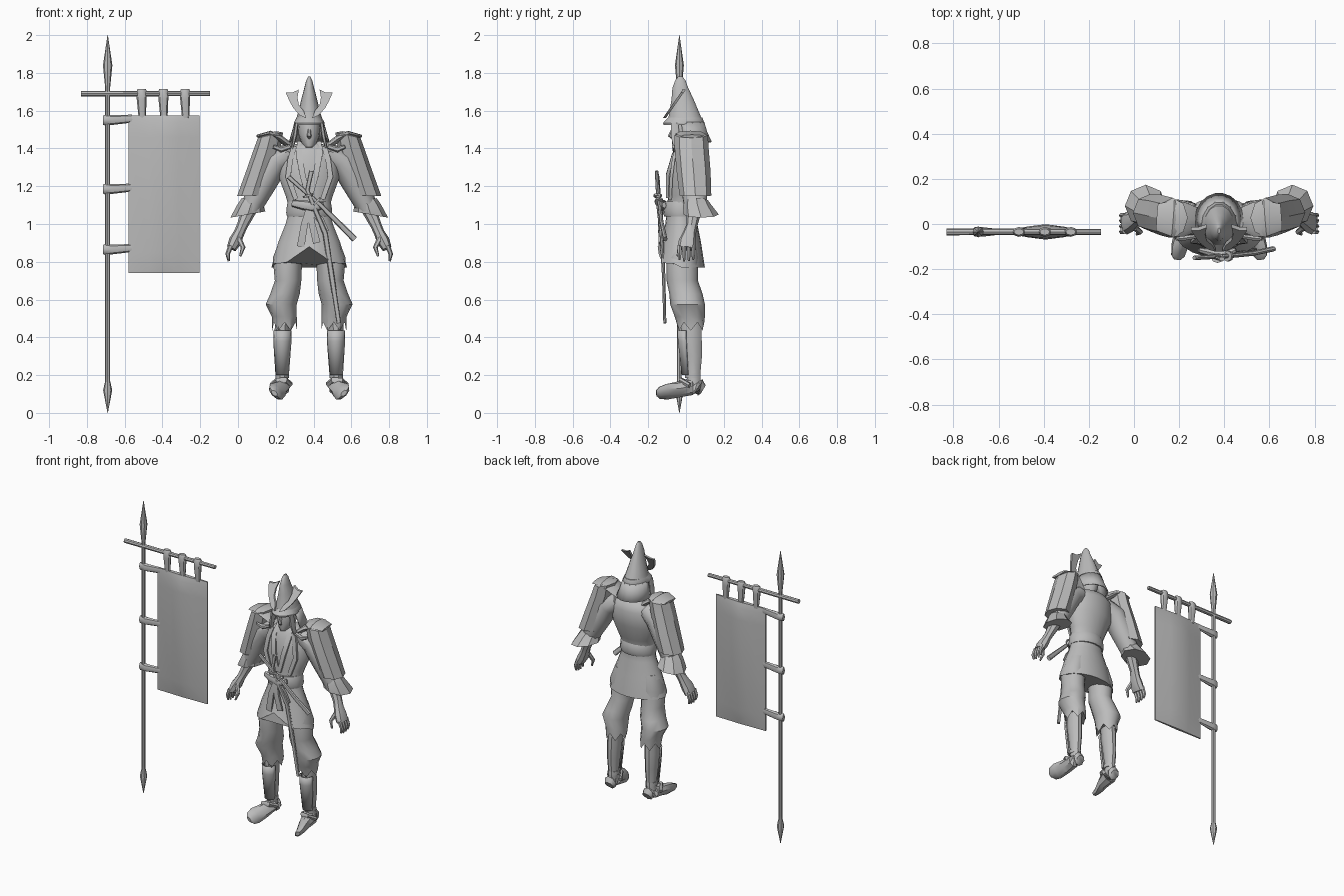
import bpy, bmesh, math
from mathutils import Vector

C = 0.377          # centre line of the warrior
BY = -0.035        # depth of the banner
grey = bpy.data.materials.new("plain grey")
grey.diffuse_color = (0.5, 0.5, 0.5, 1)


def finish(name, bm, angle=40):
    bmesh.ops.recalc_face_normals(bm, faces=bm.faces)
    me = bpy.data.meshes.new(name)
    bm.to_mesh(me)
    bm.free()
    me.materials.append(grey)
    ob = bpy.data.objects.new(name, me)
    bpy.context.collection.objects.link(ob)
    bpy.ops.object.select_all(action='DESELECT')
    ob.select_set(True)
    bpy.context.view_layer.objects.active = ob
    bpy.ops.object.shade_smooth_by_angle(angle=math.radians(angle))
    return ob


def skin(bm, rings, closed=True, x0=0.0, s=1):
    """Bridge rings of points; s mirrors them about x0."""
    vs = [[bm.verts.new((x0 + s * p[0], p[1], p[2])) for p in r] for r in rings]
    n = len(vs[0])
    for a, b in zip(vs, vs[1:]):
        for i in range(n if closed else n - 1):
            j = (i + 1) % n
            bm.faces.new((a[i], a[j], b[j], b[i]))
    if closed:
        bm.faces.new(vs[0])
        bm.faces.new(vs[-1])


def loft(name, rings, n=12, both=False, arc=None, edit=None, x0=C, angle=40):
    """Stack of ellipses (x, y, z, rx, ry, tilt in degrees)."""
    a0, a1 = arc or (0, 360)
    m = n if not arc else n - 1
    out = []
    for r in rings:
        x, y, z, rx, ry = r[:5]
        t = math.radians(r[5]) if len(r) > 5 else 0
        ring = []
        for i in range(n):
            a = math.radians(a0 + (a1 - a0) * i / m)
            c = rx * math.cos(a)
            ring.append((x + c * math.cos(t), y + ry * math.sin(a), z + c * math.sin(t)))
        out.append(ring)
    if edit:
        out = edit(out)
    bm = bmesh.new()
    for s in ((1, -1) if both else (1,)):
        skin(bm, out, arc is None, x0, s)
    ob = finish(name, bm, angle)
    if arc:
        mod = ob.modifiers.new("thickness", 'SOLIDIFY')
        mod.thickness = 0.008
    return ob


def sweep(name, paths, n=8, both=False, x0=C, angle=40):
    """Tubes along paths of (x, y, z, half width, half depth)."""
    bm = bmesh.new()
    for path in paths:
        P = [Vector(p[:3]) for p in path]
        rings = []
        for i, p in enumerate(path):
            t = (P[min(i + 1, len(P) - 1)] - P[max(i - 1, 0)]).normalized()
            u = t.cross(Vector((0, 1, 0)))
            u = u.normalized() if u.length > 0.05 else Vector((1, 0, 0))
            v = u.cross(t)
            k, off = (1.414, math.pi / 4) if n == 4 else (1, 0)
            rings.append([P[i] + u * p[3] * k * math.cos(off + math.tau * j / n)
                          + v * p[4] * k * math.sin(off + math.tau * j / n) for j in range(n)])
        for s in ((1, -1) if both else (1,)):
            skin(bm, rings, True, x0, s)
    return finish(name, bm, angle)


# Banner: pole with two spear tips, crossbar, cloth and straps
pole = [(0, .001), (.12, .024), (.17, .013), (.19, .013), (1.68, .013), (1.72, .013), (1.84, .025), (2, .001)]
loft("banner_pole", [(-.69, BY, z, r, r * .95) for z, r in pole], n=8, x0=0, angle=30)
sweep("banner_crossbar", [[(-.83, BY, 1.69, .015, .015), (-.147, BY, 1.69, .013, .013)]], x0=0)
rings = []
for z, k in ((1.575, .45), (1.54, .85), (1.46, 1), (.85, 1), (.74, .25)):
    half = [(-.58, .004), (-.47, .024), (-.392, .034), (-.315, .024), (-.205, .004)]
    rings.append([(x, BY - max(.004, t * k), z) for x, t in half]
                 + [(x, BY + max(.004, t * k), z) for x, t in reversed(half)])
bm = bmesh.new()
skin(bm, rings)
finish("banner_cloth", bm, 35)
sweep("banner_loops", [[(x, BY, 1.714, .022, .014), (x, BY, 1.70, .028, .022), (x, BY, 1.66, .026, .022),
                        (x + .003, BY, 1.56, .019, .012)] for x in (-.51, -.395, -.28)], x0=0)
sweep("pole_straps", [[(-.715, BY, z, .024, .012), (-.705, BY, z, .028, .021), (-.67, BY, z, .026, .021),
                       (-.56, BY, z + .008, .021, .008)] for z in (1.55, 1.185, .865)], x0=0)


# Robe with a raised opening in the front hem
def open_hem(r):
    r[-1] = [(x, y, z + .09 * max(0, 1 - abs(x) / .13) - (.03 if y > 0 else 0)) if y < -.05
             else (x, y, z - .02) for x, y, z in r[-1]]
    return r


loft("robe", [(0, .01, 1.43, .05, .05), (0, .02, 1.405, .12, .075), (0, .02, 1.36, .155, .098),
              (0, .005, 1.25, .162, .10), (0, -.01, 1.15, .125, .085), (0, -.025, 1.08, .105, .075),
              (0, -.025, 1.0, .125, .085), (0, -.025, .9, .165, .105), (0, -.025, .79, .2, .125)],
     n=20, edit=open_hem)
sweep("vest_lapels", [[(.08, -.05, 1.41, .014, .008), (.10, -.066, 1.34, .014, .008),
                       (.112, -.078, 1.25, .014, .008), (.07, -.084, 1.13, .012, .008)]], n=4, both=True)
sweep("collar", [[(.05, -.01, 1.43, .014, .012), (.055, -.065, 1.37, .016, .009),
                  (.035, -.098, 1.26, .015, .008), (.005, -.097, 1.14, .012, .008)]], n=4, both=True)

# Sash, knot and hanging tails
loft("sash", [(0, -.025, 1.12, .112, .088), (0, -.025, 1.10, .118, .096), (0, -.025, 1.06, .122, .098),
              (0, -.025, 1.04, .118, .09)], n=16)
sweep("sash_knot", [[(-.09, -.115, 1.11, .018, .012), (-.03, -.13, 1.10, .026, .02), (.03, -.135, 1.09, .028, .022),
                     (.075, -.115, 1.10, .016, .012)]])
sweep("sash_tails", [[(.0, -.13, 1.09, .014, .008), (-.025, -.14, 1.0, .018, .008), (-.045, -.14, .88, .02, .005)],
                     [(.0, -.13, 1.09, .014, .008), (.015, -.14, 1.0, .017, .008), (.04, -.14, .90, .02, .005)],
                     [(.01, -.13, 1.08, .014, .008), (.06, -.13, 1.02, .018, .008), (.09, -.125, .96, .016, .005)]], n=4)

# Two sheathed swords with guards
sweep("short_sword", [[(-.11, -.15, 1.25, .012, .01), (-.02, -.145, 1.17, .011, .01), (.06, -.14, 1.10, .012, .01),
                       (.15, -.13, 1.01, .015, .011), (.24, -.11, .92, .017, .012)]])
sweep("long_sword", [[(.012, -.155, 1.28, .013, .01), (-.01, -.15, 1.18, .011, .01), (.03, -.145, 1.08, .012, .01),
                      (.085, -.13, .95, .014, .01), (.12, -.118, .72, .014, .009), (.157, -.112, .475, .012, .008)]])
sweep("sword_guards", [[(.035, -.142, 1.122, .03, .024), (.043, -.142, 1.114, .03, .024)],
                       [(-.008, -.15, 1.155, .028, .022), (-.005, -.15, 1.145, .028, .022)]])


# Trousers, gathered at the knee with a jagged cuff
def jagged(r):
    r[-1] = [(x, y, z + (.035 if i % 2 else -.01)) for i, (x, y, z) in enumerate(r[-1])]
    return r


loft("trousers", [(.085, -.02, .92, .07, .075), (.115, -.02, .82, .078, .085), (.112, -.02, .7, .07, .083),
                  (.128, .0, .63, .078, .088), (.148, .008, .575, .082, .092), (.132, .02, .51, .066, .08),
                  (.13, .025, .445, .066, .072)], n=12, both=True, edit=jagged, angle=35)

# Lower legs, shin guards and shoes
loft("lower_legs", [(.138, .025, .52, .042, .055), (.142, .028, .40, .042, .058), (.143, .037, .30, .038, .05),
                    (.143, .04, .2, .03, .037), (.147, .04, .13, .035, .04)], n=10, both=True)
loft("shin_guards", [(.142, .015, .435, .05, .062), (.142, .016, .38, .05, .06), (.143, .022, .2, .037, .045)],
     n=8, arc=(195, 345), both=True)
loft("leg_straps", [(.143, .035, .21, .036, .043), (.143, .037, .185, .036, .043)], n=10, both=True)
sweep("shoes", [[(.143, .092, .125, .03, .024), (.143, .075, .135, .04, .046), (.146, .03, .14, .042, .052),
                 (.158, -.04, .124, .046, .038), (.175, -.10, .112, .052, .027), (.182, -.14, .106, .042, .02),
                 (.184, -.157, .104, .02, .012)]], n=8, both=True)
bpy.data.objects["shoes"].rotation_euler = (0, 0, 0)
sweep("shoe_straps", [[(.10, .03, .15, .016, .012), (.125, -.025, .17, .018, .01), (.17, -.03, .168, .018, .01),
                       (.198, .02, .145, .016, .012)]], n=6, both=True)

# Sleeves with flared cuffs
loft("sleeves", [(.10, .02, 1.37, .06, .07, 60), (.18, .03, 1.33, .075, .08, 40), (.24, .04, 1.22, .07, .075, 25),
                 (.295, .05, 1.11, .06, .065, 15), (.31, .05, 1.07, .05, .06, 10)], n=10, both=True)
loft("sleeve_cuffs", [(.30, .055, 1.125, .058, .062, 12), (.31, .06, 1.10, .07, .075, 3),
                      (.325, .08, 1.05, .094, .094, -10)], n=8, both=True, angle=30)

# Forearms and hands
sweep("forearms", [[(.315, .045, 1.08, .04, .04), (.355, .03, .99, .029, .03), (.37, .02, .955, .028, .034),
                    (.392, .008, .91, .034, .046), (.412, .003, .87, .026, .05)]], both=True)
fingers = [[(.415, y, .885, .014, .012), (.432, y, .84, .012, .011), (.426, y, .80 + abs(y) * .3, .006, .006)]
           for y in (-.034, -.01, .015, .038)]
thumb = [(.375, -.015, .925, .016, .014), (.35, -.035, .875, .013, .012), (.365, -.045, .83, .006, .006)]
sweep("fingers", fingers + [thumb], n=6, both=True)

# Shoulder armour
loft("shoulder_plates", [(.205, .028, 1.485, .03, .05, -12), (.205, .028, 1.47, .068, .088, -12),
                         (.222, .03, 1.40, .07, .09, 0), (.26, .04, 1.28, .074, .09, 0),
                         (.302, .05, 1.15, .08, .084, -2)], n=8, both=True, angle=30)
sweep("shoulder_wings", [[(.09, .02, 1.405, .018, .05), (.15, .02, 1.45, .018, .075), (.205, .025, 1.478, .016, .08),
                          (.275, .03, 1.465, .008, .06)]], n=8, both=True)
sweep("shoulder_ties", [[(.10, -.055, 1.41, .012, .01), (.15, -.062, 1.395, .016, .012), (.19, -.066, 1.41, .01, .008)]],
      n=6, both=True)

# Head
loft("head", [(0, .01, 1.36, .045, .045), (0, .005, 1.40, .042, .045), (0, -.02, 1.408, .024, .052),
              (0, -.012, 1.43, .042, .064), (0, -.005, 1.47, .056, .072), (0, .0, 1.53, .06, .08),
              (0, 0, 1.57, .05, .06)], n=14)
sweep("nose", [[(0, -.072, 1.505, .007, .006), (0, -.088, 1.465, .012, .009), (0, -.076, 1.455, .008, .006)]], n=6)

# Helmet: tall pointed crown, brim, neck guard, cheek flaps and horns
loft("helmet", [(0, -.03, 1.78, .006, .012), (0, -.03, 1.76, .016, .028), (0, -.03, 1.72, .026, .043),
                (0, -.018, 1.66, .042, .06), (0, -.008, 1.58, .062, .084), (0, -.002, 1.53, .078, .1)], n=14)
loft("helmet_brim", [(0, -.004, 1.565, .066, .092), (0, -.012, 1.535, .082, .112), (0, -.012, 1.525, .08, .11)], n=14)
loft("neck_guard", [(0, 0, 1.54, .078, .098), (0, .008, 1.49, .092, .105), (0, .02, 1.435, .108, .118)],
     n=12, arc=(-15, 195))
sweep("cheek_flaps", [[(.066, -.06, 1.535, .01, .022), (.075, -.058, 1.47, .012, .026), (.09, -.05, 1.40, .006, .016)]],
      n=6, both=True)
outline = [(.015, 1.56), (.05, 1.575), (.085, 1.615), (.104, 1.65), (.124, 1.695), (.09, 1.695),
           (.055, 1.712), (.062, 1.67), (.055, 1.63), (.03, 1.60)]
bm = bmesh.new()
for side in (1, -1):
    skin(bm, [[(x, -.115 + (z - 1.56) * .7 + d, z) for x, z in outline] for d in (-.008, .008)], True, C, side)
finish("helmet_horns", bm, 30)
